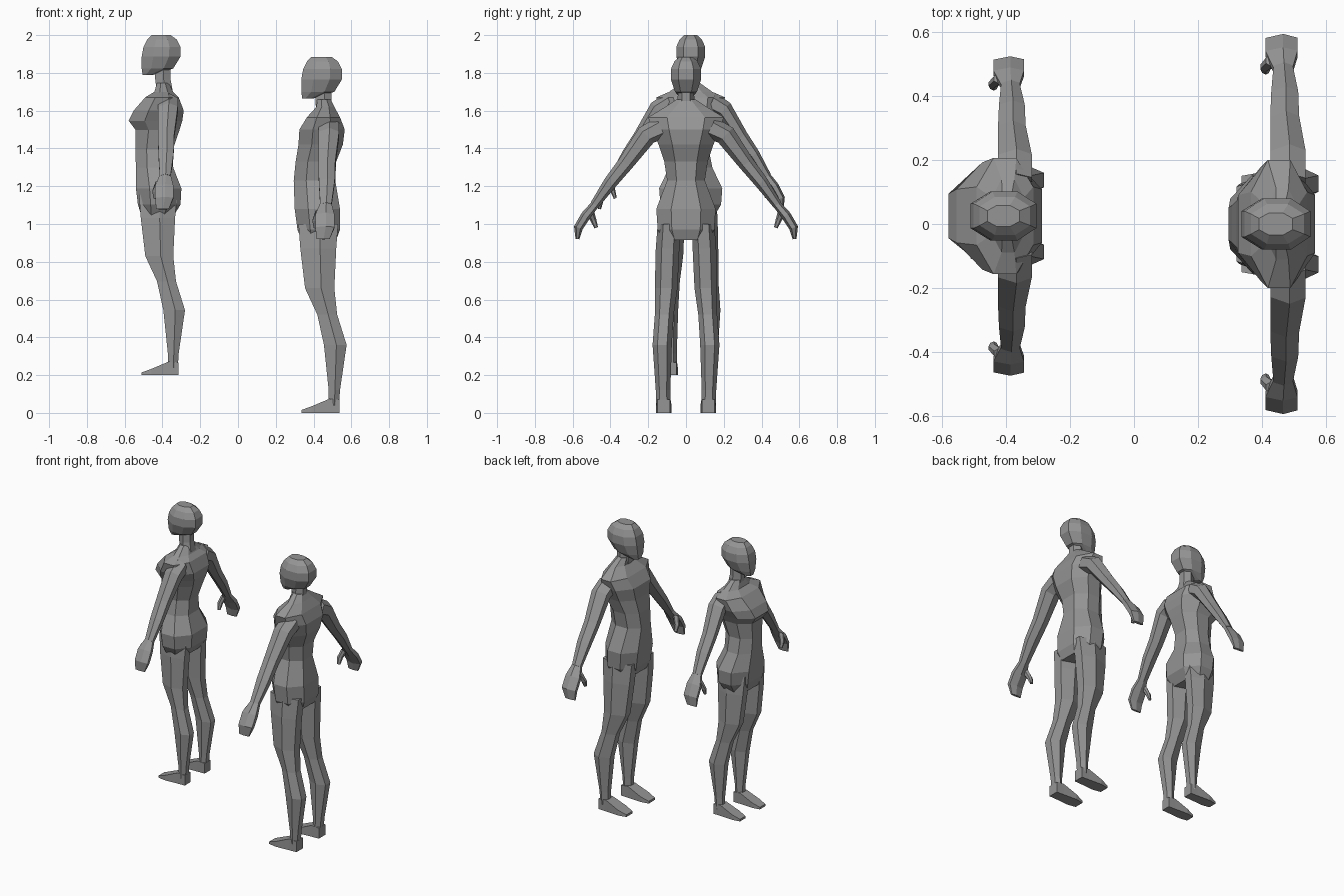
import bpy
import bmesh
from mathutils import Vector

cube = bpy.data.objects.get("Cube")
if cube:
    bpy.data.objects.remove(cube, do_unlink=True)

grey = bpy.data.materials.new("clay grey")
grey.use_nodes = True
colour = (0.3, 0.3, 0.3, 1)
grey.diffuse_color = colour
grey.node_tree.nodes["Principled BSDF"].inputs["Base Color"].default_value = colour

# Cross-section outlines on a unit square
OCTAGON = [(-1, .5), (-.4, 1), (.4, 1), (1, .5), (1, -.5), (.4, -1), (-.4, -1), (-1, -.5)]
HEXAGON = [(-1, .45), (.1, 1), (1, .5), (1, -.5), (.1, -1), (-1, -.45)]
SQUARE = [(-1, 1), (1, 1), (1, -1), (-1, -1)]

X, Y, Z = Vector((1, 0, 0)), Vector((0, 1, 0)), Vector((0, 0, 1))


def section(outline, centre, u, v):
    return [centre + u * a + v * b for a, b in outline]


def loft(name, rings, figure, mirrored=False, widen=1):
    """Skin a list of rings, cap the ends and place the part on its figure."""
    bm = bmesh.new()
    loops = [[bm.verts.new(p) for p in ring] for ring in rings]
    n = len(loops[0])
    for low, high in zip(loops, loops[1:]):
        for i in range(n):
            j = (i + 1) % n
            bm.faces.new((low[i], low[j], high[j], high[i]))
    bm.faces.new(loops[0])
    bm.faces.new(loops[-1])
    bmesh.ops.recalc_face_normals(bm, faces=bm.faces)
    mesh = bpy.data.meshes.new(name)
    bm.to_mesh(mesh)
    bm.free()
    mesh.materials.append(grey)
    obj = bpy.data.objects.new(figure["name"] + "_" + name, mesh)
    bpy.context.collection.objects.link(obj)
    obj.location = figure["place"]
    s = figure["size"]
    obj.scale = (s, s * widen, s)
    if mirrored:
        mod = obj.modifiers.new("mirror", "MIRROR")
        mod.use_axis = (False, True, False)
    return obj


def stack(rows, outline):
    """Level rings from rows of height, front, back, inner side, outer side."""
    return [section(outline, Vector(((f + b) / 2, (i + o) / 2, z)),
                    X * (b - f) / 2, Y * (o - i) / 2)
            for z, f, b, i, o in rows]


def centred(rows):
    return [(z, f, b, -w, w) for z, f, b, w in rows]


def tube(rows, outline):
    """Rings square to a path; rows of x, y, z, depth radius, thickness radius."""
    points = [Vector(r[:3]) for r in rows]
    rings = []
    for k, row in enumerate(rows):
        along = points[min(k + 1, len(rows) - 1)] - points[max(k - 1, 0)]
        side = along.cross(X).normalized()
        rings.append(section(outline, points[k], X * row[3], side * row[4]))
    return rings


# Rows of height, front, back, half width
HEAD = [(1.665, -.11, -.05, .03), (1.7, -.115, .06, .058), (1.765, -.115, .1, .08),
        (1.82, -.105, .1, .08), (1.86, -.085, .08, .062), (1.885, -.06, .045, .035)]
NECK = [(1.56, -.03, .06, .06), (1.64, -.04, .045, .045), (1.78, -.04, .045, .04)]
MAN_TORSO = [(.915, -.115, .07, .12), (.97, -.135, .09, .15), (1.08, -.15, .09, .157),
             (1.23, -.155, .065, .1), (1.33, -.145, .07, .115), (1.42, -.13, .105, .145),
             (1.5, -.125, .115, .18), (1.565, -.085, .09, .2), (1.62, -.035, .06, .11),
             (1.66, -.03, .04, .05)]
WOMAN_TORSO = [(.88, -.115, .06, .13), (.945, -.136, .1, .168), (1.035, -.147, .105, .175),
               (1.15, -.147, .06, .12), (1.25, -.15, .058, .1), (1.36, -.15, .095, .12),
               (1.41, -.187, .11, .145), (1.466, -.16, .118, .175), (1.54, -.095, .09, .19),
               (1.57, -.045, .06, .12), (1.62, -.03, .035, .05)]

# Rows of height, front, back, inner side, outer side
LEG = [(1, -.13, .08, .03, .15), (.87, -.12, .07, .035, .16), (.66, -.095, .06, .045, .165),
       (.52, -.03, .075, .065, .165), (.36, .005, .125, .075, .177), (.12, .03, .09, .083, .16),
       (.04, .03, .085, .083, .157)]

# Rows of x, y, z, depth radius, thickness radius
ARM = [(.03, .13, 1.51, .055, .06), (.03, .21, 1.47, .055, .055), (.02, .32, 1.32, .045, .042),
       (.02, .4, 1.22, .042, .036), (.015, .485, 1.1, .03, .024)]
HAND = [(.015, .48, 1.105, .03, .022), (.01, .53, 1.045, .05, .026),
        (.01, .57, .98, .05, .024), (0, .575, .92, .035, .01)]
THUMB = [(-.02, .51, 1.07, .018, .022), (-.04, .49, 1.02, .016, .016),
         (-.04, .475, .98, .01, .01)]

FIGURES = [
    dict(name="man", place=(.45, 0, 0), size=1, torso=MAN_TORSO, reach=1, stance=1),
    dict(name="woman", place=(-.4, .025, .2), size=.955, torso=WOMAN_TORSO,
         reach=.88, stance=.93),
]

for fig in FIGURES:
    loft("head", stack(centred(HEAD), OCTAGON), fig)
    loft("neck", stack(centred(NECK), HEXAGON), fig)
    loft("torso", stack(centred(fig["torso"]), OCTAGON), fig)
    # Limbs are built on the +y side and mirrored
    loft("legs", stack(LEG, HEXAGON), fig, True, fig["stance"])
    for part, rows in (("arms", ARM), ("hands", HAND), ("thumbs", THUMB)):
        loft(part, tube(rows, HEXAGON), fig, True, fig["reach"])
    # Wedge-shaped feet, from toe to heel
    foot = [section(SQUARE, Vector((x, .118, h / 2)), Y * w, Z * h / 2)
            for x, h, w in ((-.115, .015, .032), (-.06, .035, .042),
                            (.035, .075, .036), (.088, .07, .034))]
    loft("feet", foot, fig, True, fig["stance"])
